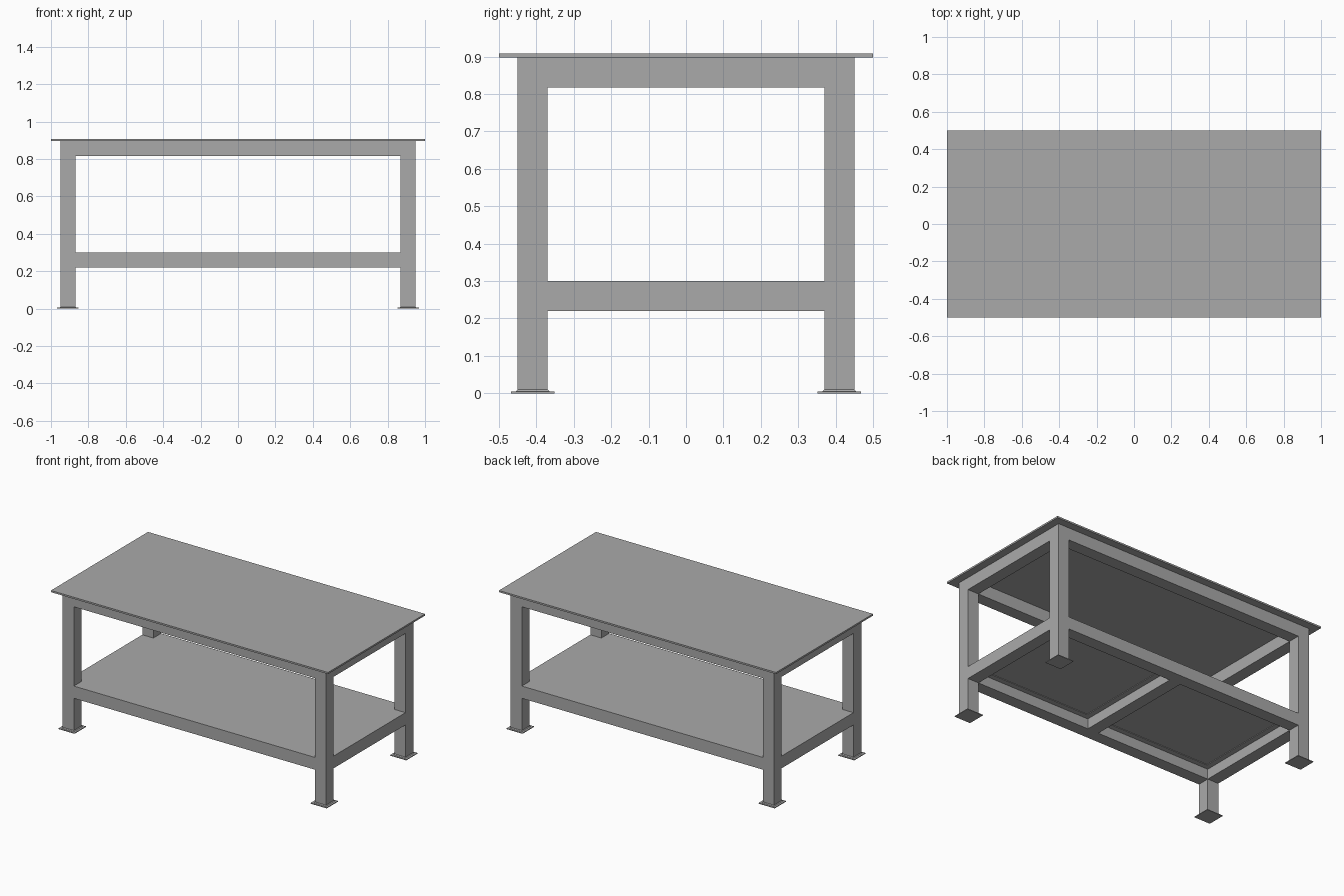
import bpy
import bmesh

cube = bpy.data.objects.get("Cube")
if cube:
    bpy.data.objects.remove(cube, do_unlink=True)

steel = bpy.data.materials.new("grey_steel")
steel.use_nodes = True
grey = (0.4, 0.4, 0.4, 1)
steel.diffuse_color = grey
steel.node_tree.nodes["Principled BSDF"].inputs["Base Color"].default_value = grey


def box(name, x, y, z, taper=0):
    """Box between (min, max) pairs; taper draws in the top edges."""
    bm = bmesh.new()
    bmesh.ops.create_cube(bm, size=1)
    for v in bm.verts:
        inset = taper if v.co.z > 0 else 0
        px = x[1] - inset if v.co.x > 0 else x[0] + inset
        py = y[1] - inset if v.co.y > 0 else y[0] + inset
        v.co = (px, py, z[1] if v.co.z > 0 else z[0])
    mesh = bpy.data.meshes.new(name)
    bm.to_mesh(mesh)
    bm.free()
    mesh.materials.append(steel)
    obj = bpy.data.objects.new(name, mesh)
    bpy.context.collection.objects.link(obj)
    return obj


def around(centre, half):
    return (centre - half, centre + half)


TUBE = 0.04               # half width of the square tube
LEG_X, LEG_Y = 0.91, 0.41
IN_X, IN_Y = LEG_X - TUBE, LEG_Y - TUBE
TOP = 0.897
SHELF = 0.30
FOOT = 0.005

# Table top
box("table_top", (-1, 1), (-0.5, 0.5), (TOP, 0.908))

# Legs with foot plates and weld collars
for sx, side in ((1, "left"), (-1, "right")):
    for sy, end in ((-1, "front"), (1, "back")):
        x, y = sx * LEG_X, sy * LEG_Y
        tag = f"{end}_{side}"
        box(f"{tag}_leg", around(x, TUBE), around(y, TUBE), (FOOT, TOP))
        box(f"{tag}_foot_plate", around(x, 0.058), around(y, 0.058), (0, FOOT))
        box(f"{tag}_foot_weld", around(x, TUBE + FOOT), around(y, TUBE + FOOT),
            (FOOT, 2 * FOOT), FOOT * 0.95)

# Upper and lower rails
for level, high in (("upper", TOP), ("lower", SHELF)):
    z = (high - 2 * TUBE, high)
    for s, end in ((-1, "front"), (1, "back")):
        box(f"{level}_{end}_rail", (-IN_X, IN_X), around(s * LEG_Y, TUBE), z)
    for s, side in ((1, "left"), (-1, "right")):
        box(f"{level}_{side}_rail", around(s * LEG_X, TUBE), (-IN_Y, IN_Y), z)

# Shelf support, panels and the thin ledges that carry them
box("shelf_cross_beam", (-TUBE, TUBE), (-IN_Y, IN_Y), (SHELF - 2 * TUBE, SHELF))
LEDGE = 0.035
panel_z = (SHELF - 0.01, SHELF)
ledge_z = (SHELF - 0.014, SHELF - 0.01)
for s, side in ((1, "left"), (-1, "right")):
    x0, x1 = sorted((s * TUBE, s * IN_X))
    box(f"{side}_shelf_panel", (x0, x1), (-IN_Y, IN_Y), panel_z)
    box(f"{side}_front_ledge", (x0, x1), (-IN_Y, -IN_Y + LEDGE), ledge_z)
    box(f"{side}_back_ledge", (x0, x1), (IN_Y - LEDGE, IN_Y), ledge_z)
    inner_y = (-IN_Y + LEDGE, IN_Y - LEDGE)
    box(f"{side}_ledge_a", (x0, x0 + LEDGE), inner_y, ledge_z)
    box(f"{side}_ledge_b", (x1 - LEDGE, x1), inner_y, ledge_z)
